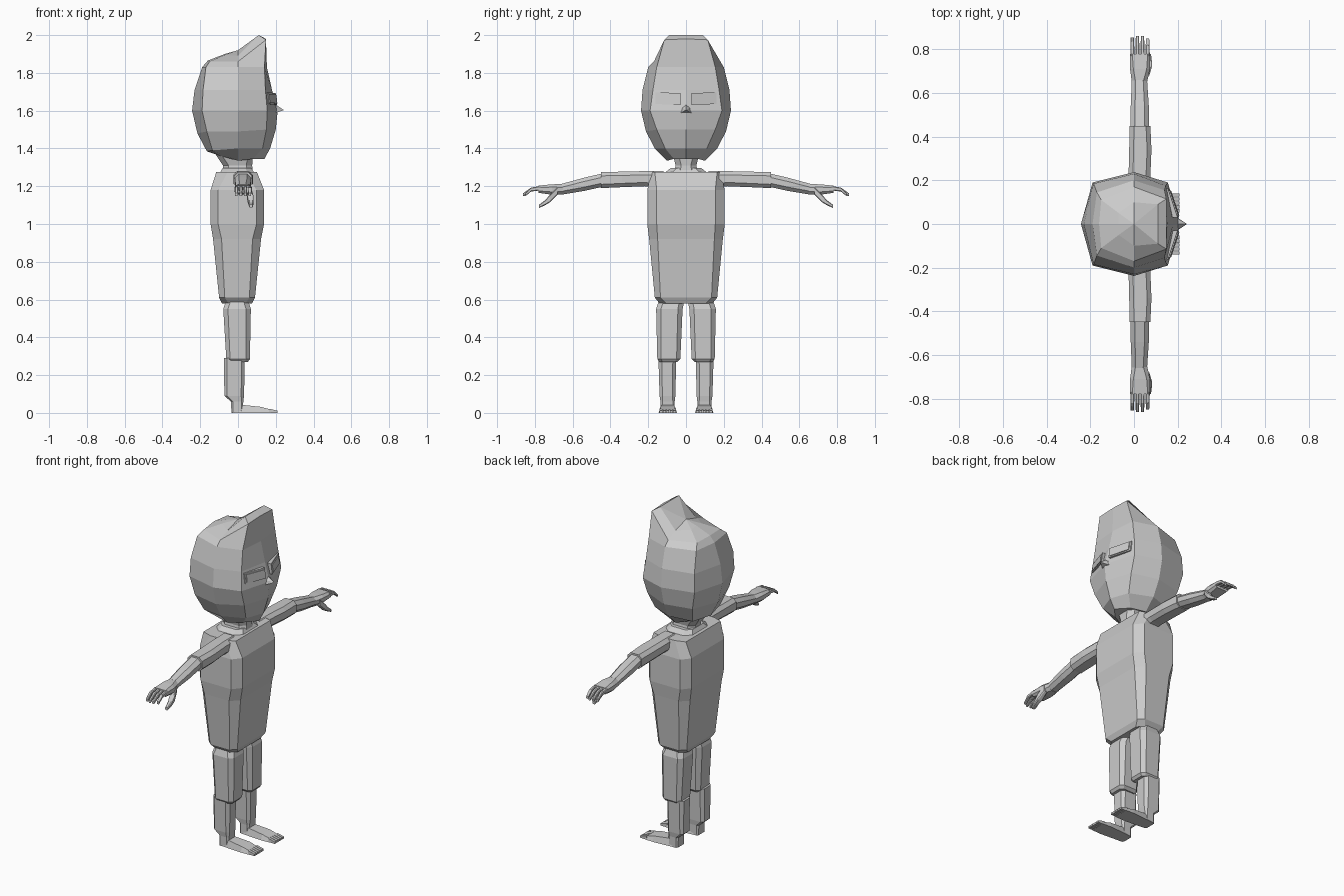
import bpy, bmesh
from mathutils import Vector


def loft(name, rings, mirror=False, tip=None):
    """Skin a list of equal-length point rings; optional apex over the last ring."""
    bm = bmesh.new()
    vs = [[bm.verts.new(p) for p in r] for r in rings]
    n = len(rings[0])
    for a, b in zip(vs, vs[1:]):
        for i in range(n):
            j = (i + 1) % n
            bm.faces.new((a[i], a[j], b[j], b[i]))
    bm.faces.new(vs[0])
    if tip:
        t = bm.verts.new(tip)
        for i in range(n):
            bm.faces.new((vs[-1][i], vs[-1][(i + 1) % n], t))
    else:
        bm.faces.new(vs[-1])
    bmesh.ops.recalc_face_normals(bm, faces=bm.faces)
    me = bpy.data.meshes.new(name)
    bm.to_mesh(me)
    bm.free()
    ob = bpy.data.objects.new(name, me)
    bpy.context.collection.objects.link(ob)
    if mirror:
        m = ob.modifiers.new("mirror", "MIRROR")
        m.use_axis = (False, True, False)
        m.use_mirror_merge = False
    return ob


def chamfered(a0, a1, b0, b1, c, d=None):
    d = c if d is None else d
    return [(a1, b0 + d), (a1, b1 - d), (a1 - c, b1), (a0 + c, b1),
            (a0, b1 - d), (a0, b0 + d), (a0 + c, b0), (a1 - c, b0)]


def ring_z(z, *box):
    return [(a, b, z) for a, b in chamfered(*box)]


def ring_y(y, *box):
    return [(a, y, b) for a, b in chamfered(*box)]


def ring_x(x, y0, y1, z0, z1):
    return [(x, y0, z0), (x, y1, z0), (x, y1 - .01, z1), (x, y0 + .01, z1)]


# Head with swept-up hair: back, back corner, side, front corner, front
head = [
    ((-.10, 1.37), (-.09, .07, 1.36), (.10, 1.335), (.08, .065, 1.345), (.14, 1.345)),
    ((-.165, 1.385), (-.135, .13, 1.39), (.165, 1.40), (.13, .11, 1.40), (.17, 1.40)),
    ((-.215, 1.48), (-.165, .175, 1.49), (.212, 1.49), (.15, .155, 1.50), (.20, 1.50)),
    ((-.243, 1.60), (-.19, .19, 1.60), (.238, 1.60), (.155, .19, 1.60), (.21, 1.60)),
    ((-.23, 1.71), (-.185, .185, 1.71), (.23, 1.71), (.145, .175, 1.71), (.18, 1.71)),
    ((-.19, 1.83), (-.17, .145, 1.83), (.20, 1.83), (.14, .155, 1.83), (.153, 1.83)),
    ((-.16, 1.865), (-.15, .11, 1.86), (.17, 1.86), (.148, .115, 1.975), (.148, 1.98)),
    ((-.07, 1.90), (-.07, .05, 1.895), (.10, 1.89), (.11, .09, 2.0), (.11, 2.0)),
]
rings = []
for (xb, zb), bc, (ys, zs), fc, (xf, zf) in head:
    half = [bc, (0, ys, zs), fc]
    rings.append([(xb, 0, zb)] + half + [(xf, 0, zf)]
                 + [(x, -y, z) for x, y, z in reversed(half)])
loft("head", rings, tip=(0, 0, 1.92))

# Nose
loft("nose", [[(.19, -.035, 1.585), (.19, .035, 1.585), (.20, .02, 1.615),
               (.195, 0, 1.635), (.20, -.02, 1.615)]], tip=(.243, 0, 1.603))

# Eyes: tilted frames with a raised inner panel
def eye_rect(y0, y1, z0, z1, out):
    pts = [(y0, z0 - .004), (y1, z0), (y1, z1), (y0, z1 - .004)]
    return [(.21 - .33 * y + out - .12 * (z - 1.63), y, z) for y, z in pts]

loft("eye_frame", [eye_rect(.03, .162, 1.635, 1.697, -.02),
                   eye_rect(.03, .162, 1.635, 1.697, .007)], True)
loft("eye", [eye_rect(.038, .154, 1.642, 1.688, 0),
             eye_rect(.038, .154, 1.642, 1.688, .012)], True)

# Neck and collar
loft("neck", [ring_z(1.26, -.075, .08, -.065, .065, .03),
              ring_z(1.31, -.08, .075, -.055, .055, .03),
              ring_z(1.37, -.12, .08, -.07, .07, .03)])
loft("collar", [ring_z(1.265, -.10, .09, -.12, .12, .04),
                ring_z(1.297, -.08, .07, -.08, .08, .03)])

# Torso
loft("torso", [
    ring_z(.58, -.085, .075, -.14, .14, .035),
    ring_z(.61, -.10, .09, -.165, .165, .03),
    ring_z(.92, -.132, .122, -.195, .195, .045),
    ring_z(1.0, -.145, .138, -.205, .205, .04, .05),
    ring_z(1.18, -.145, .138, -.205, .205, .04, .05),
    ring_z(1.275, -.115, .10, -.185, .185, .06, .02)])

# Arms: sleeve then forearm
loft("sleeve", [ring_y(.12, -.025, .075, 1.19, 1.28, .02),
                ring_y(.22, -.025, .075, 1.20, 1.28, .02),
                ring_y(.34, -.022, .08, 1.195, 1.277, .02),
                ring_y(.45, -.02, .075, 1.19, 1.275, .02)], True)
loft("forearm", [ring_y(.44, -.015, .068, 1.197, 1.268, .02),
                 ring_y(.54, -.015, .068, 1.175, 1.245, .02),
                 ring_y(.66, -.01, .06, 1.155, 1.212, .018)], True)

# Hands
loft("palm", [ring_y(.65, -.01, .06, 1.155, 1.212, .018),
              ring_y(.71, -.018, .073, 1.155, 1.21, .015),
              ring_y(.78, -.018, .073, 1.165, 1.203, .01)], True)
for i in range(4):
    x = -.017 + i * .0235
    end = (.855, .862, .862, .85)[i]
    loft("finger", [ring_y(.77, x, x + .019, 1.178, 1.201, .004),
                    ring_y(.82, x, x + .018, 1.172, 1.193, .004),
                    ring_y(end, x + .002, x + .016, 1.147, 1.163, .003)], True)
loft("thumb", [ring_y(.68, .045, .07, 1.155, 1.195, .005),
               ring_y(.72, .05, .082, 1.115, 1.155, .005),
               ring_y(.745, .055, .082, 1.10, 1.127, .005),
               ring_y(.778, .06, .078, 1.085, 1.102, .004)], True)

# Legs: shorts, then lower leg with the calf behind
loft("short_leg", [ring_z(.27, -.05, .052, .045, .14, .015),
                   ring_z(.285, -.062, .063, .03, .152, .02),
                   ring_z(.55, -.078, .068, .018, .158, .025),
                   ring_z(.59, -.065, .055, .01, .145, .025)], True)
loft("lower_leg", [ring_z(0, -.035, .025, .06, .135, .008),
                   ring_z(.06, -.037, .028, .06, .135, .01),
                   ring_z(.09, -.072, .032, .056, .14, .015),
                   ring_z(.29, -.075, .036, .052, .146, .018)], True)

# Feet and toes
loft("foot", [ring_x(-.03, .06, .135, 0, .035),
              ring_x(.025, .055, .138, 0, .042),
              ring_x(.12, .048, .145, 0, .032),
              ring_x(.175, .052, .142, 0, .018)], True)
for i in range(5):
    y = .053 + i * .018
    loft("toe", [[(x, a, b) for a, b in ((y, 0), (y + .015, 0), (y + .015, h), (y, h))]
                 for x, h in ((.165, .022), (.208, .012))], True)
